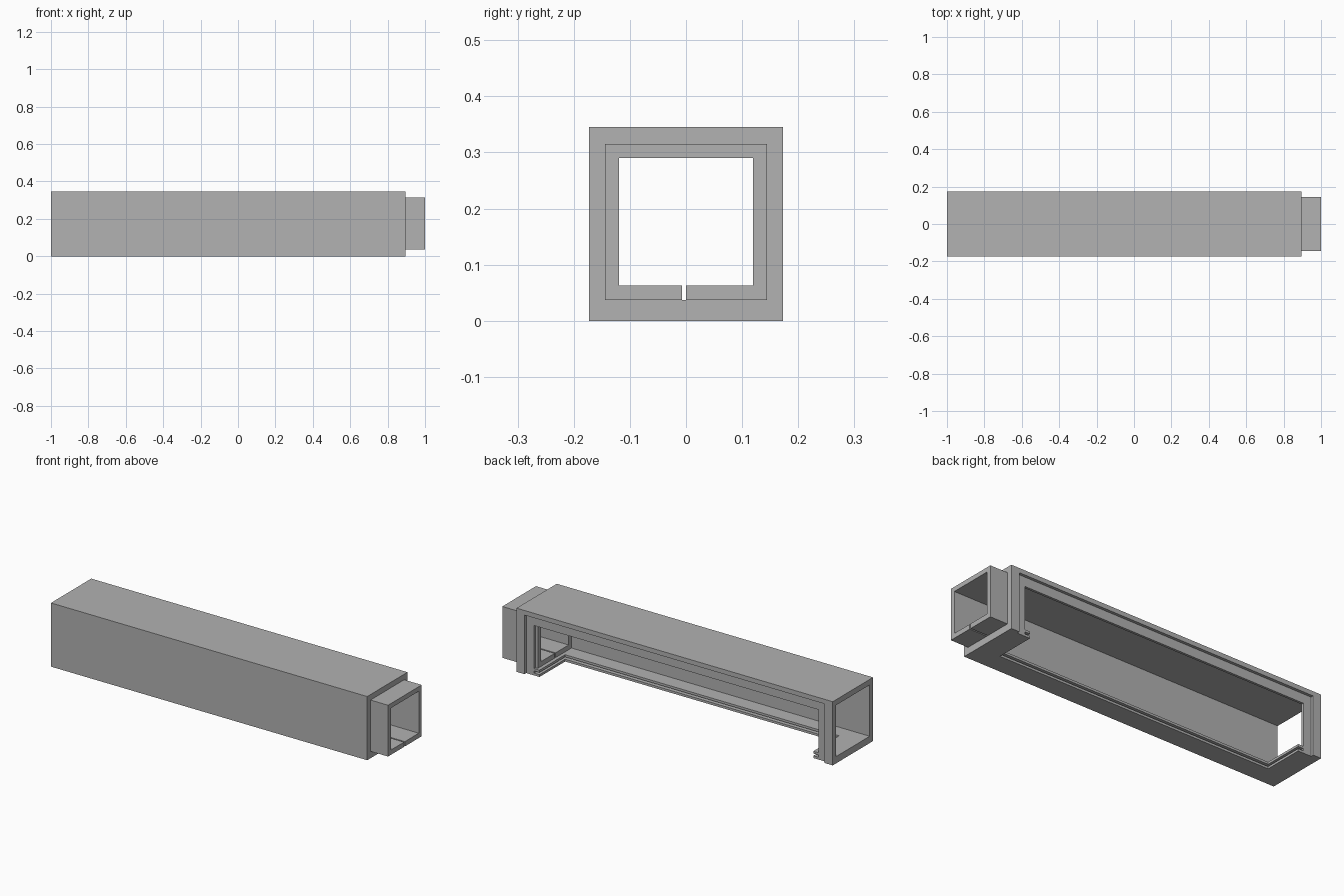
import bpy
import bmesh
from mathutils import Vector

default = bpy.data.objects.get("Cube")
if default:
    bpy.data.objects.remove(default, do_unlink=True)

# Single grey finish
grey = bpy.data.materials.new("plain_grey")
grey.use_nodes = True
colour = (0.445, 0.445, 0.445, 1)
grey.diffuse_color = colour
grey.node_tree.nodes["Principled BSDF"].inputs["Base Color"].default_value = colour


def box(name, xs, ys, zs):
    """Axis-aligned block given its (low, high) range on each axis."""
    low, high = (Vector(p) for p in zip(xs, ys, zs))
    bm = bmesh.new()
    bmesh.ops.create_cube(bm, size=1)
    bmesh.ops.scale(bm, vec=high - low, verts=bm.verts)
    bmesh.ops.translate(bm, vec=(low + high) / 2, verts=bm.verts)
    mesh = bpy.data.meshes.new(name)
    bm.to_mesh(mesh)
    bm.free()
    mesh.materials.append(grey)
    obj = bpy.data.objects.new(name, mesh)
    bpy.context.collection.objects.link(obj)
    return obj


def cut(target, xs, ys, zs):
    """Remove a block from the target and discard the cutter."""
    cutter = box("cutter", xs, ys, zs)
    cutter.hide_render = True
    mod = target.modifiers.new("cut", "BOOLEAN")
    mod.operation = "DIFFERENCE"
    mod.solver = "EXACT"
    mod.object = cutter
    bpy.context.view_layer.objects.active = target
    bpy.ops.object.modifier_apply(modifier=mod.name)
    bpy.data.objects.remove(cutter, do_unlink=True)


left_end, right_end, half = -1.0, 0.895, 0.1725
floor, ceiling, inner = 0.037, 0.315, 0.144


def inset(distance):
    """Length range set in from both ends of the body."""
    return left_end + distance, right_end - distance


# Square channel body, open at both ends
body = box("channel_body", (left_end, right_end), (-half, half), (0, 2 * half))
cut(body, (-1.2, 1.2), (-inner, inner), (floor, ceiling))

# Rebated window in the back wall
cut(body, inset(0.048), (0.157, 0.3), (-0.1, 0.32))
cut(body, inset(0.095), (0.1, 0.3), (floor, 0.27))

# Access opening in the floor, with a sliding-cover groove in its edges
cut(body, inset(0.127), (-0.0625, 0.3), (-0.1, 0.06))
cut(body, inset(0.095), (-0.09, 0.3), (0.0125, 0.0245))

# Connecting sleeve with a slit along its floor
sleeve = box("connecting_sleeve", (0.787, 1.0), (-inner, inner), (floor, ceiling))
cut(sleeve, (0.6, 1.2), (-0.119, 0.119), (0.063, 0.29))
cut(sleeve, (0.6, 1.2), (-0.007, 0.0), (0.0, 0.1))
